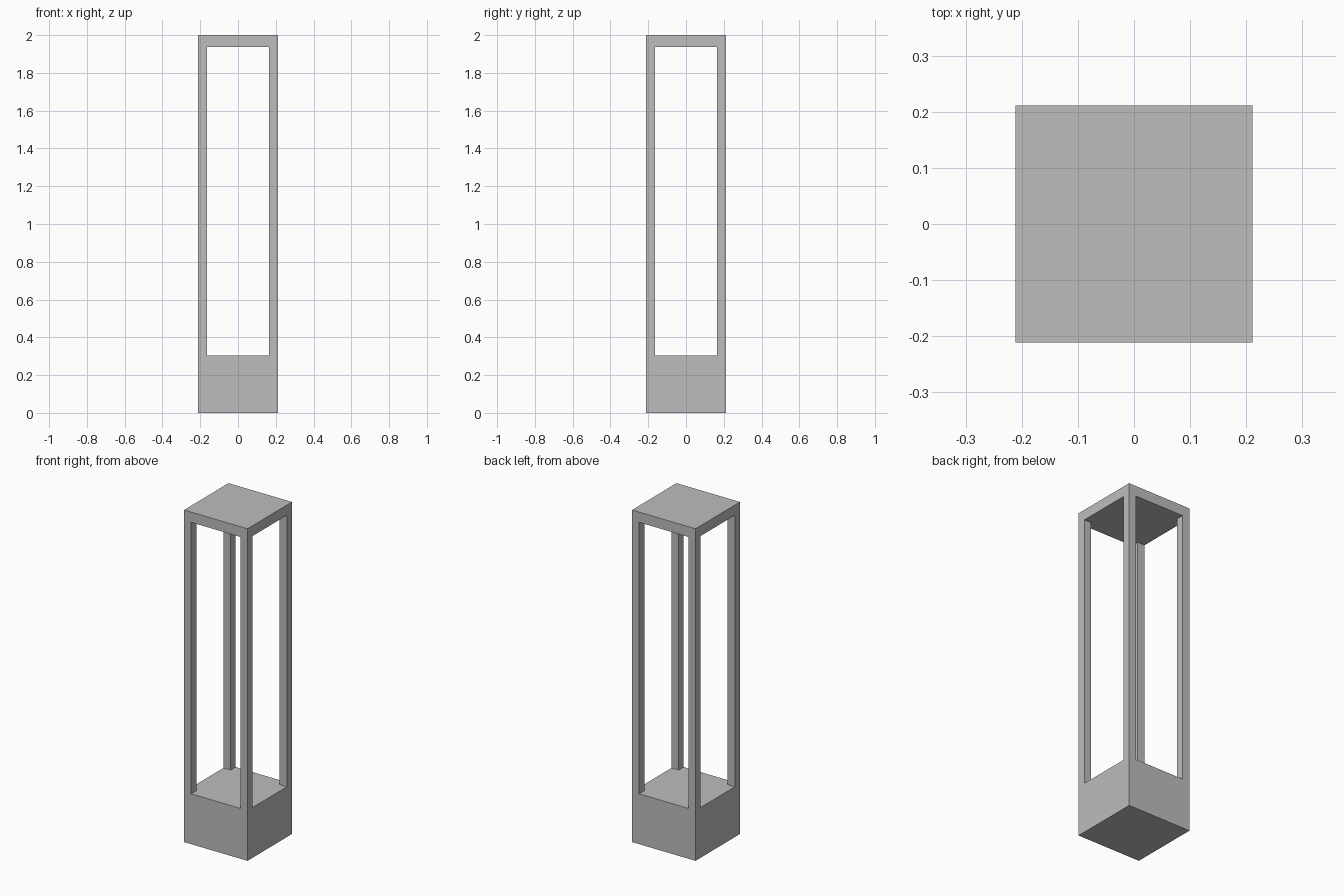
import bpy

cube = bpy.data.objects.get("Cube")
if cube:
    bpy.data.objects.remove(cube, do_unlink=True)

HALF = 0.2115       # half of the outer width
POST = 0.048        # post thickness
FLOOR, CEILING, TOP = 0.303, 1.938, 2.0

grey = bpy.data.materials.new("plain grey")
grey.use_nodes = True
color = (0.51, 0.51, 0.51, 1)
grey.diffuse_color = color
grey.node_tree.nodes["Principled BSDF"].inputs["Base Color"].default_value = color


# Solid box, cut through by box cutters
def box(name, size, z0, z1):
    bpy.ops.mesh.primitive_cube_add(size=1, location=(0, 0, (z0 + z1) / 2))
    ob = bpy.context.object
    ob.name = name
    ob.scale = (size[0], size[1], z1 - z0)
    bpy.ops.object.transform_apply(location=True, rotation=False, scale=True)
    ob.data.materials.append(grey)
    return ob


# One continuous body: base, four corner posts and flat lid
body = box("lantern_frame", (2 * HALF, 2 * HALF), 0, TOP)
opening = 2 * (HALF - POST)
through = 4 * HALF

# Openings through both directions leave square posts at the corners
for name, size in (("opening_cutter_side", (through, opening)),
                   ("opening_cutter_front", (opening, through))):
    cutter = box(name, size, FLOOR, CEILING)
    cut = body.modifiers.new(name, 'BOOLEAN')
    cut.operation = 'DIFFERENCE'
    cut.solver = 'EXACT'
    cut.object = cutter
    bpy.context.view_layer.objects.active = body
    bpy.ops.object.modifier_apply(modifier=cut.name)
    bpy.data.objects.remove(cutter, do_unlink=True)
